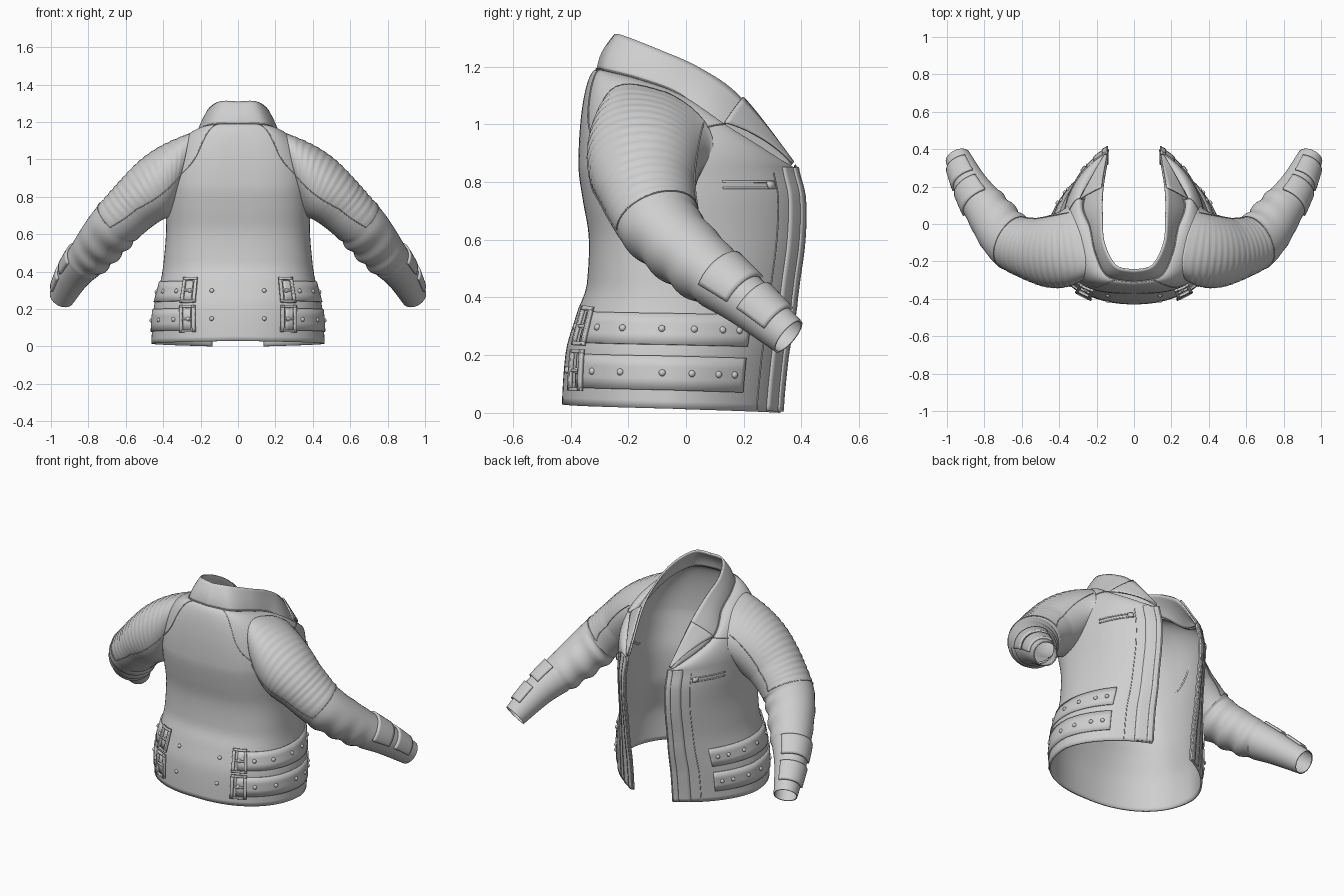
import bpy, bmesh
from math import sin, cos, pi, radians, asin
from mathutils import Vector, Matrix

cube = bpy.data.objects.get("Cube")
if cube:
    bpy.data.objects.remove(cube)

leather = bpy.data.materials.new("grey_leather")
leather.use_nodes = True
GREY = (0.62, 0.62, 0.62, 1)
leather.diffuse_color = GREY
leather.node_tree.nodes["Principled BSDF"].inputs["Base Color"].default_value = GREY


def spline(pts, s):
    """Smooth curve through pts, s counted in point steps."""
    i = max(0, min(int(s), len(pts) - 2))
    f = s - i
    p1, p2 = pts[i], pts[i + 1]
    p0 = pts[i - 1] if i else p1
    p3 = pts[i + 2] if i + 2 < len(pts) else p2
    return [b + .5 * f * (c - a + f * (2*a - 5*b + 4*c - d + f * (3*(b - c) + d - a)))
            for a, b, c, d in zip(p0, p1, p2, p3)]


# Torso profile: height, half width, front y, back y
TORSO = [(0, .463, .327, -.43), (.2, .45, .345, -.415), (.34, .415, .37, -.375),
         (.42, .40, .38, -.345), (.6, .385, .403, -.337), (.75, .388, .404, -.36),
         (.85, .388, .38, -.373)]
# Neck seam and collar top, from the front edge to the middle of the back
NECK = [(.16, .36, .85), (.27, .12, .985), (.235, -.02, 1.1), (.205, -.16, 1.155),
        (.14, -.28, 1.185), (0, -.31, 1.19)]
RIM = [(.14, .37, .865), (.17, .195, 1.09), (.175, .05, 1.195), (.165, -.1, 1.262),
       (.1, -.225, 1.31), (0, -.25, 1.31)]
# Sleeve centre line and radius, from shoulder to cuff
ARM = [(.41, -.15, .87, .178), (.535, -.135, .77, .15), (.66, -.085, .645, .134),
       (.768, .05, .512, .118), (.868, .2, .395, .092), (.942, .355, .265, .07)]
TOP = .85
MID = -.05
EDGE = .14
JOIN = .7    # position on ARM where the tube takes over from the shoulder cap
HOLE_U, HOLE_V, HOLE_W, HOLE_H = .56, 1.3, .2, .5    # armhole on the torso


def body(u, z):
    """Torso below the shoulders: u runs from front edge to back middle."""
    i = max(k for k in range(len(TORSO) - 1) if k == 0 or TORSO[k][0] <= z)
    f = (z - TORSO[i][0]) / (TORSO[i + 1][0] - TORSO[i][0])
    _, w, yf, yb = spline(TORSO, i + f)
    rise = z / TOP
    lift = .03 * u * (1 - rise)
    if u < .5:
        bow = 2 / (1.65 + .35 * rise)       # flatter at the waist, fuller at the chest
        start = asin((EDGE / w) ** (1 / bow))
        a = start + (pi / 2 - start) * 2 * u
        return Vector((w * sin(a) ** bow,
                       MID + (yf - MID) * (max(cos(a), 0) / cos(start)) ** bow, z + lift))
    bow = .92 - .24 * rise                  # round hem, square shoulder blades
    a = (u - .5) * pi
    return Vector((w * max(cos(a), 0) ** bow if u < 1 else 0,
                   MID + (yb - MID) * sin(a) ** bow, z + lift))


def shell(u, v):
    """Whole torso: v 0-1 is the body, 1-2 rounds over the shoulder to the neck."""
    if v <= 1:
        return body(u, v * TOP)
    a = (v - 1) * pi / 2
    low, neck = body(u, TOP), Vector(spline(NECK, u * 5))
    p = low.lerp(neck, 1 - cos(a))
    p.z = low.z + (neck.z - low.z) * sin(a)
    return p


def collar(u, h):
    p = Vector(spline(NECK, u * 5)).lerp(Vector(spline(RIM, u * 5)), h)
    return p + Vector((.012 * sin(pi * h) * (1 - u), -.012 * sin(pi * h) * u, 0))


def lapel(u, h):
    """Folded flap lying outside the collar, narrowing to the front."""
    k = u / .2
    p = collar(u, 1 - h * (.2 + .75 * k))
    return p + Vector((.018, .008, .012)) * h * k + Vector((.004, .002, .004))


def ring(i, a):
    """Point on the arm tube: i along ARM, angle a from the top towards the outside."""
    here, back, ahead = (spline(ARM, x) for x in (i, max(i - .05, 0), min(i + .05, 5)))
    axis = (Vector(ahead[:3]) - Vector(back[:3])).normalized()
    side = axis.cross(Vector((0, 0, 1))).normalized()
    out = side.cross(axis) * cos(a) + side * sin(a) * (1.18 - .04 * i)
    return Vector(here[:3]) + out * here[3], out


def sleeve(t, a):
    """Sleeve: a cap growing out of the armhole, then the tube, t from 0 to 1."""
    i = t * 6 - 1
    p, out = ring(max(i, JOIN), a)
    if i < JOIN:
        hole = shell(HOLE_U + HOLE_W * sin(a), HOLE_V + HOLE_H * cos(a))
        along = (ring(JOIN + .1, a)[0] - p).normalized()
        bend = p - along * (p - hole).length * .52
        w = (i + 1) / (JOIN + 1)
        p = hole.lerp(bend, w).lerp(bend.lerp(p, w), w)
    if .03 < t < .46:      # quilted ribs on the shoulder
        p = p + out * (.002 * sin(t * 210) * max(0, cos(a - .6)))
    elif .48 < t < .74:    # soft folds at the elbow
        p = p + out * (.007 * sin(t * 75 + 2 * sin(a)) * (.5 - .5 * cos(a - .6)))
    return p


def lifted(fn, p, q, off):
    """Point on a surface moved out by off, and the outward normal."""
    e = .004
    sp, sq = (-e if p > .5 else e), (-e if q > .5 else e)
    o = fn(p, q)
    dp, dq = (fn(p + sp, q) - o) / sp, (fn(p, q + sq) - o) / sq
    n = dq.cross(dp).normalized()
    return o + n * off, n


def finish(ob, thick=0, side=-1):
    ob.data.materials.append(leather)
    m = ob.modifiers.new("mirror", 'MIRROR')
    m.merge_threshold = .002
    if thick:
        s = ob.modifiers.new("thickness", 'SOLIDIFY')
        s.thickness, s.offset = thick, side
    if ob.type == 'MESH':
        bpy.ops.object.select_all(action='DESELECT')
        ob.select_set(True)
        bpy.context.view_layer.objects.active = ob
        bpy.ops.object.shade_smooth_by_angle(angle=radians(40))


def add_mesh(name, bm, **kw):
    me = bpy.data.meshes.new(name)
    bm.to_mesh(me)
    bm.free()
    ob = bpy.data.objects.new(name, me)
    bpy.context.collection.objects.link(ob)
    finish(ob, **kw)


def patches(name, fn, areas, nu, nv, off=0, thick=.01, side=-1):
    """Grid sheets following a surface; each area is p0, p1, q0, q1."""
    bm = bmesh.new()
    for p0, p1, q0, q1 in areas:
        rows = []
        for i in range(nu + 1):
            p = p0 + (p1 - p0) * i / nu
            qs = [q0 + (q1 - q0) * j / nv for j in range(nv + 1)]
            rows.append([bm.verts.new(lifted(fn, p, q, off)[0] if off else fn(p, q))
                         for q in qs])
        for a, b in zip(rows, rows[1:]):
            for j in range(nv):
                bm.faces.new((a[j], a[j + 1], b[j + 1], b[j]))
    if fn is sleeve and not off:
        bmesh.ops.remove_doubles(bm, verts=bm.verts, dist=.0005)
    add_mesh(name, bm, thick=thick, side=side)


def cords(name, fn, paths, off=.002, radius=.0025):
    """Thin raised seams along surface paths."""
    cu = bpy.data.curves.new(name, 'CURVE')
    cu.dimensions = '3D'
    cu.bevel_depth, cu.bevel_resolution = radius, 1
    for path in paths:
        n = 16 * (len(path) - 1)
        sp = cu.splines.new('POLY')
        sp.points.add(n)
        for k in range(n + 1):
            p, q = spline(path, k / 16)
            sp.points[k].co = (*lifted(fn, p, q, off)[0], 1)
    ob = bpy.data.objects.new(name, cu)
    bpy.context.collection.objects.link(ob)
    finish(ob)


# Main shells
patches("torso", shell, [(0, 1, 0, 2)], 64, 64)
patches("collar", collar, [(0, 1, 0, 1)], 40, 8)
patches("lapel", lapel, [(0, .2, 0, 1)], 14, 6, thick=.008, side=0)
patches("sleeve", sleeve, [(0, 1, 0, 2 * pi)], 130, 36, thick=.006)

# Front placket and zip edge
patches("placket", shell, [(0, .09, .005, 1.02)], 5, 40, off=.006, thick=.008)
patches("zip_tape", shell, [(0, .03, .005, 1.02)], 3, 40, off=.011, thick=.008)
cords("zip_teeth", shell, [[(0, .01), (0, .5), (0, 1)]], off=.008, radius=.005)

# Chest pocket zips
patches("pocket_welt", body, [(.15, .34, .775, .782), (.15, .34, .797, .804)], 12, 1,
        off=.003, thick=.005)
patches("pocket_pull", body, [(.15, .18, .777, .802)], 2, 2, off=.01, thick=.01)

# Waist straps, studs and buckles
BELTS = [(.225, .335), (.065, .185)]
patches("waist_straps", body, [(.21, .83, lo, hi) for lo, hi in BELTS], 44, 3,
        off=.007, thick=.009)
frames = []
for lo, hi in BELTS:
    a, b = lo - .012, hi + .014
    frames += [(.783, .796, a, b), (.84, .853, a, b),
               (.783, .853, a, a + .012), (.783, .853, b - .012, b)]
patches("buckle_frames", body, frames, 4, 4, off=.022, thick=.013)
patches("buckle_prongs", body,
        [(.79, .85, (lo + hi) / 2 - .005, (lo + hi) / 2 + .005) for lo, hi in BELTS],
        4, 2, off=.019, thick=.01)

bm = bmesh.new()
for lo, hi in BELTS:
    for u in (.25, .31, .41, .52, .64, .745, .82, .915):
        o, n = lifted(body, u, (lo + hi) / 2, .007 if u < .9 else 0)
        turn = n.to_track_quat('Z', 'Y').to_matrix().to_4x4()
        bmesh.ops.create_uvsphere(bm, u_segments=12, v_segments=8, radius=.012,
                                  matrix=Matrix.Translation(o) @ turn
                                  @ Matrix.Diagonal((1, 1, .8, 1)))
add_mesh("strap_studs", bm)

# Forearm pads
patches("forearm_pads", sleeve, [(.74, .83, -.5, 1.7), (.86, .94, -.5, 1.7)], 8, 16,
        off=.012, thick=.014)

# Raised seams
cords("yoke_seams", shell, [[(.86, 1.98), (.84, 1.35), (.74, 1.12)],
                            [(.2, 1.95), (.28, 1.6), (.37, 1.4)]])
cords("panel_seam", shell, [[(.14, .01), (.14, .5), (.14, .98)]])
cords("sleeve_seams", sleeve, [[(.47, -1.2), (.47, .3), (.47, 1.9)],
                               [(.02, 1.9), (.25, 1.9), (.47, 1.9)],
                               [(.02, -1.2), (.25, -1.2), (.47, -1.2)]])
cords("collar_seam", collar, [[(.2, .02), (.6, .02), (.99, .02)]])
